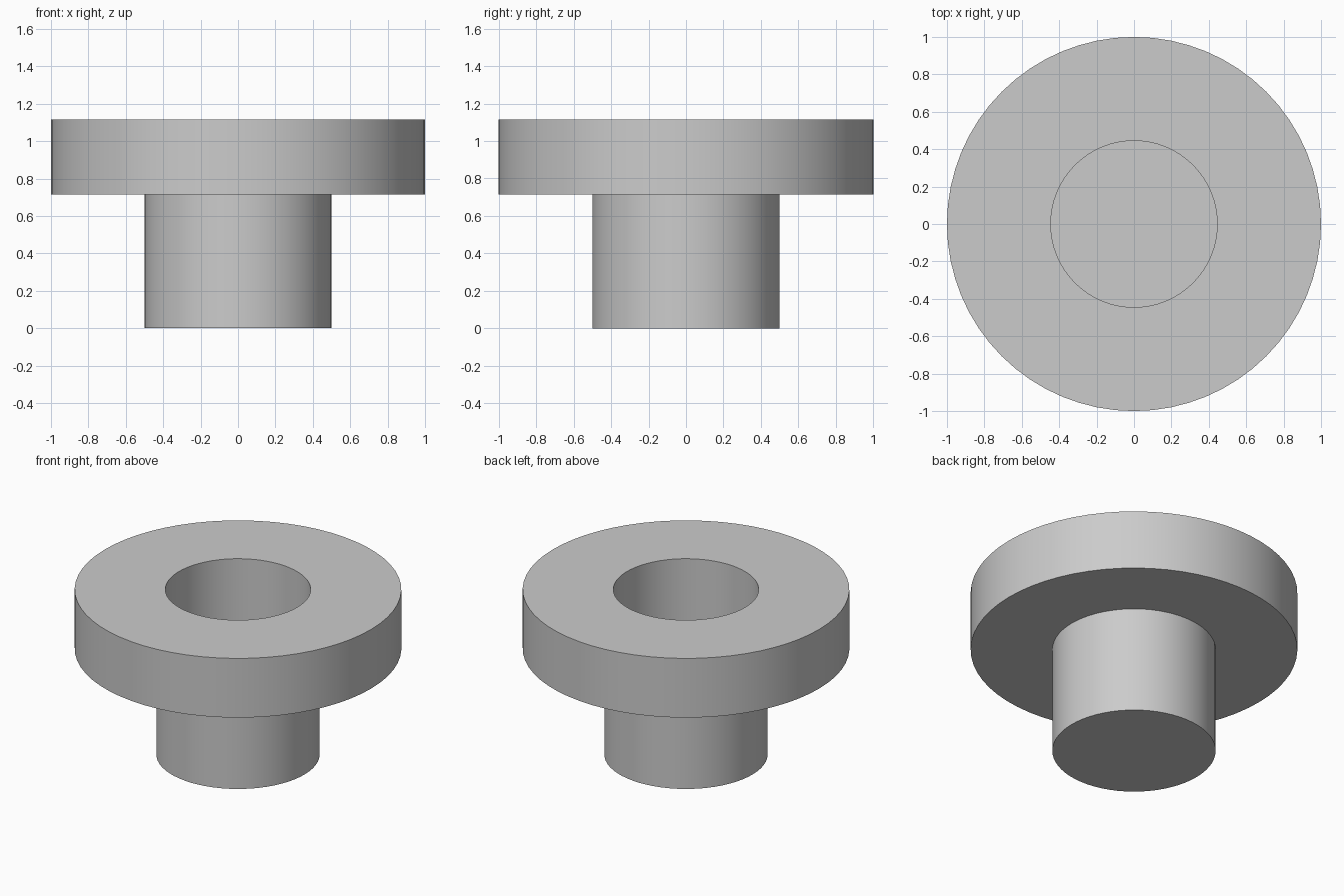
import bpy, math

cube = bpy.data.objects.get("Cube")
if cube:
    bpy.data.objects.remove(cube, do_unlink=True)

SEGMENTS = 64
HEIGHT = 1.115

# Plain grey plastic
grey = bpy.data.materials.new("grey")
grey.use_nodes = True
colour = (0.6, 0.6, 0.6, 1)
grey.diffuse_color = colour
grey.node_tree.nodes["Principled BSDF"].inputs["Base Color"].default_value = colour


def lathe(name, profile):
    """Revolve (radius, height) points around z and cap both ends."""
    verts, faces = [], []
    for radius, z in profile:
        for i in range(SEGMENTS):
            a = math.tau * i / SEGMENTS
            verts.append((radius * math.cos(a), radius * math.sin(a), z))
    for ring in range(len(profile) - 1):
        low, high = ring * SEGMENTS, (ring + 1) * SEGMENTS
        for i in range(SEGMENTS):
            j = (i + 1) % SEGMENTS
            faces.append((low + i, low + j, high + j, high + i))
    faces.append(tuple(reversed(range(SEGMENTS))))
    faces.append(tuple(range(len(verts) - SEGMENTS, len(verts))))
    mesh = bpy.data.meshes.new(name)
    mesh.from_pydata(verts, [], faces)
    mesh.materials.append(grey)
    obj = bpy.data.objects.new(name, mesh)
    bpy.context.collection.objects.link(obj)
    bpy.ops.object.select_all(action="DESELECT")
    obj.select_set(True)
    bpy.context.view_layer.objects.active = obj
    bpy.ops.object.shade_smooth_by_angle(angle=math.radians(30))
    return obj


# Stem, wide flange and blind bore in one closed shell
lathe("flanged_cup", [
    (0.5, 0), (0.5, 0.715),
    (1.0, 0.715), (1.0, HEIGHT),
    (0.445, HEIGHT), (0.445, 0.06),
])
